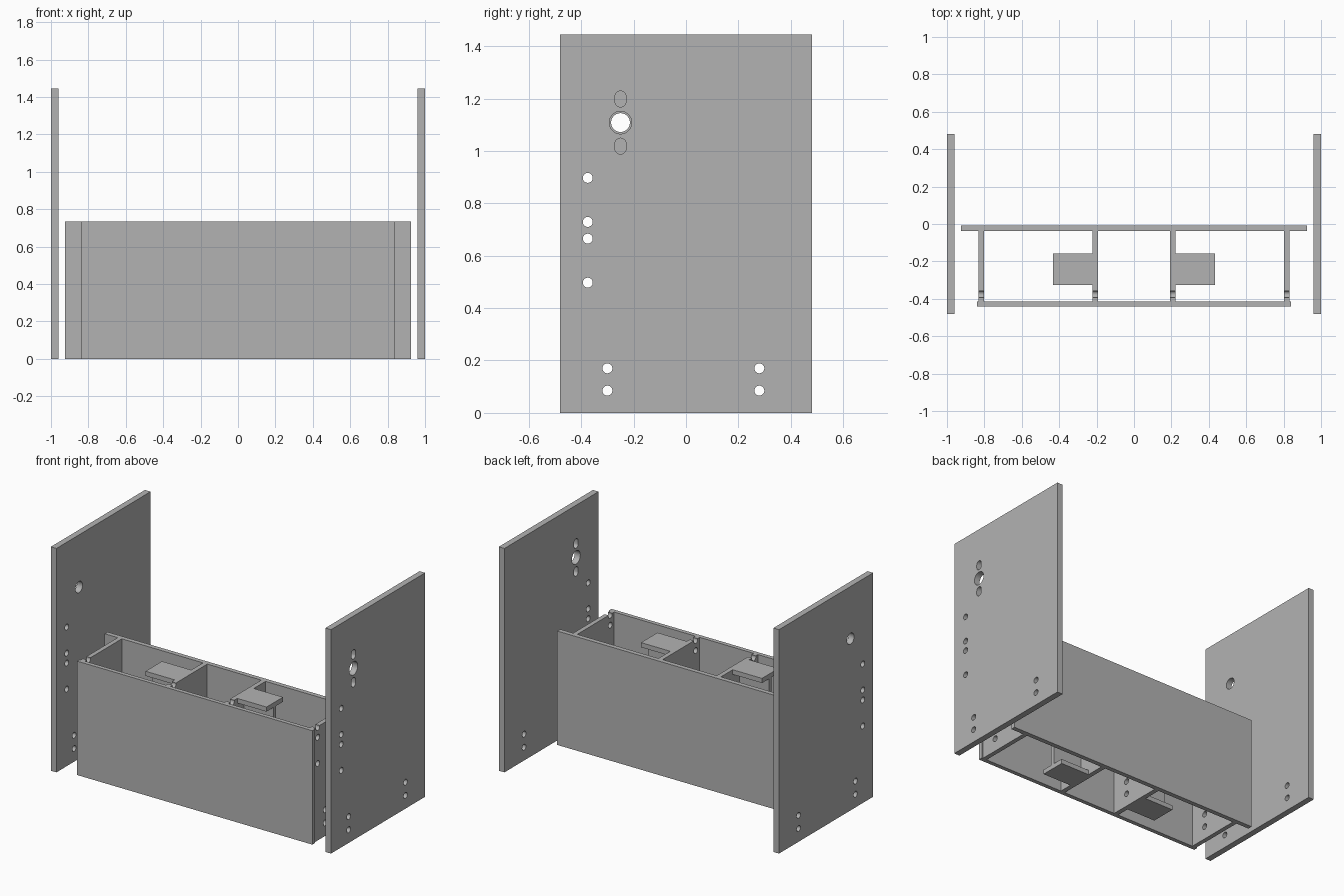
import bpy, bmesh
from math import cos, sin, pi

cube = bpy.data.objects.get("Cube")
if cube:
    bpy.data.objects.remove(cube, do_unlink=True)

grey = bpy.data.materials.new("light grey")
grey.use_nodes = True
colour = (0.45, 0.45, 0.45, 1)
grey.diffuse_color = colour
grey.node_tree.nodes["Principled BSDF"].inputs["Base Color"].default_value = colour


def finish(name, bm):
    bmesh.ops.recalc_face_normals(bm, faces=bm.faces)
    mesh = bpy.data.meshes.new(name)
    bm.to_mesh(mesh)
    bm.free()
    mesh.materials.append(grey)
    obj = bpy.data.objects.new(name, mesh)
    bpy.context.collection.objects.link(obj)
    return obj


def board(name, xs, ys, zs):
    """Rectangular board between the given limits."""
    bm = bmesh.new()
    bmesh.ops.create_cube(bm, size=1)
    for v in bm.verts:
        v.co = [lo + (c + 0.5) * (hi - lo) for c, (lo, hi) in zip(v.co, (xs, ys, zs))]
    return finish(name, bm)


def drill(obj, holes):
    """Cut (y, z, radius, straight length) holes through a board along x."""
    xs = [v.co.x for v in obj.data.vertices]
    x0, x1 = min(xs) - 0.02, max(xs) + 0.02
    bm = bmesh.new()
    steps = 32
    for y, z, r, straight in holes:
        ring = []
        for i in range(steps):
            a = 2 * pi * (i + 0.5) / steps
            shift = straight / 2 if sin(a) > 0 else -straight / 2
            ring.append(bm.verts.new((x0, y + r * cos(a), z + r * sin(a) + shift)))
        face = bm.faces.new(ring)
        out = bmesh.ops.extrude_face_region(bm, geom=[face])
        for v in out["geom"]:
            if isinstance(v, bmesh.types.BMVert):
                v.co.x = x1
    cutter = finish("hole_cutter", bm)
    mod = obj.modifiers.new("holes", 'BOOLEAN')
    mod.operation = 'DIFFERENCE'
    mod.solver = 'EXACT'
    mod.object = cutter
    # Bake the cut and discard the cutter
    graph = bpy.context.evaluated_depsgraph_get()
    cut = bpy.data.meshes.new_from_object(obj.evaluated_get(graph))
    obj.modifiers.clear()
    obj.data = cut
    bpy.data.objects.remove(cutter, do_unlink=True)
    bpy.ops.object.select_all(action='DESELECT')
    obj.select_set(True)
    bpy.context.view_layer.objects.active = obj
    bpy.ops.object.shade_smooth_by_angle(angle=pi / 6)


def span(side, near, far):
    return tuple(sorted((side * near, side * far)))


# Bolt holes shared by the side panels and dividers
bolt = 0.019
front_row = [(-0.375, z, bolt, 0) for z in (0.497, 0.665, 0.729)]
low_front = [(-0.30, z, bolt, 0) for z in (0.085, 0.17)]
low_back = [(0.28, z, bolt, 0) for z in (0.085, 0.17)]
height = 0.735

# Long boards of the central box
board("back_board", (-0.925, 0.925), (-0.038, -0.008), (0, height))
board("front_board", (-0.84, 0.84), (-0.441, -0.414), (0, height))

for side, label in ((1, "left"), (-1, "right")):
    # Tall side panel; only the left one has slots and the wider bore
    panel = board(label + "_side_panel", span(side, 0.96, 1), (-0.48, 0.48), (0, 1.445))
    holes = front_row + low_front + low_back + [(-0.375, 0.897, bolt, 0)]
    if side > 0:
        holes += [(-0.25, 1.108, 0.043, 0)]
        holes += [(-0.25, z, 0.021, 0.019) for z in (1.018, 1.198)]
    else:
        holes += [(-0.25, 1.108, 0.036, 0)]
    drill(panel, holes)

    # Dividers, with the top bolt hole opening as a notch
    for place, near, far in (("outer", 0.803, 0.832), ("inner", 0.193, 0.223)):
        wall = board(label + "_" + place + "_divider", span(side, near, far),
                     (-0.414, -0.038), (0, height))
        drill(wall, front_row + low_front)

    # I-shaped bracket on the inner divider
    reach = span(side, 0.223, 0.432)
    board(label + "_bracket_top", reach, (-0.326, -0.158), (height - 0.03, height))
    board(label + "_bracket_bottom", reach, (-0.326, -0.158), (0, 0.03))
    board(label + "_bracket_web", reach, (-0.257, -0.227), (0.03, height - 0.03))
